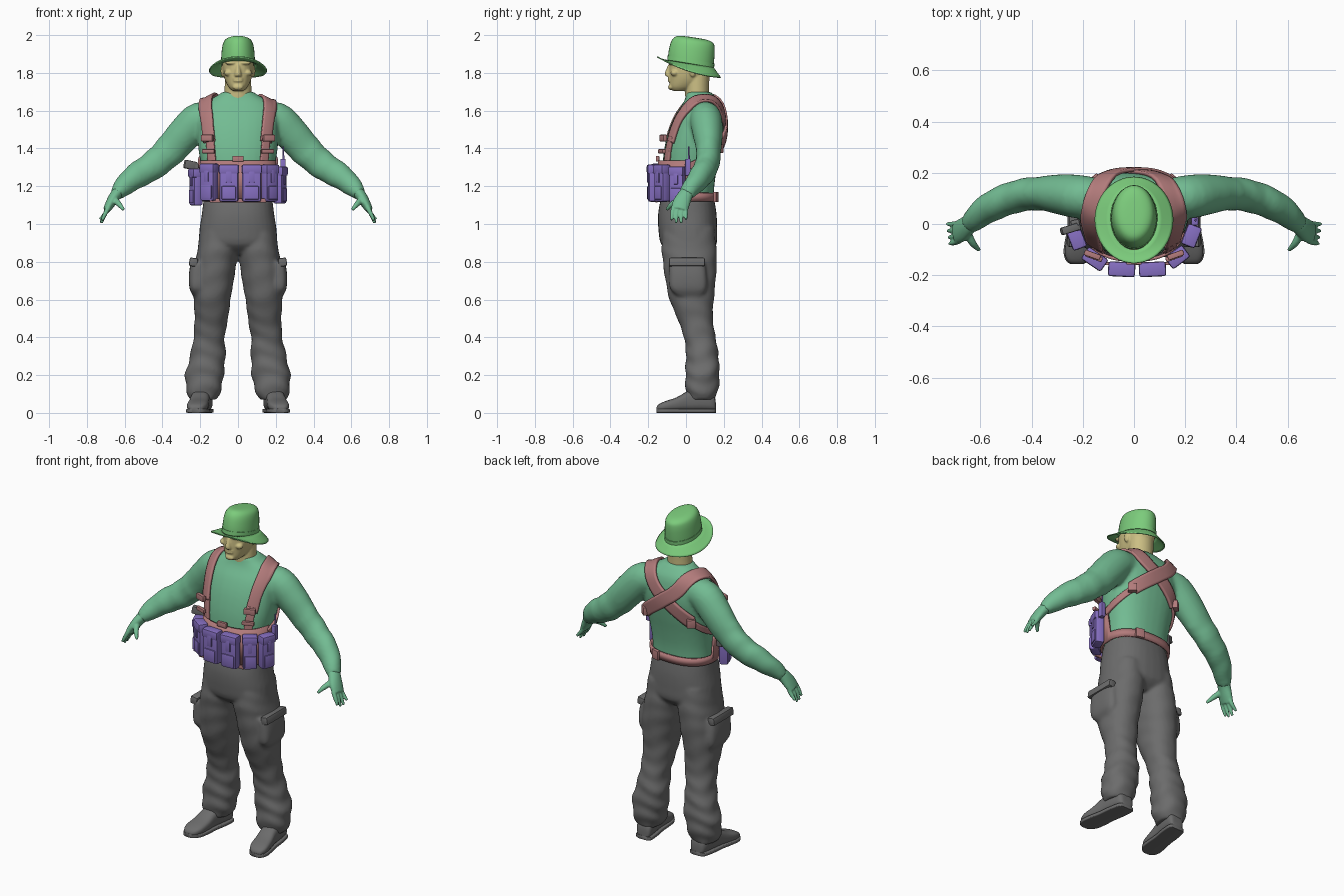
import bpy, bmesh, math
from mathutils import Vector, Matrix

cube = bpy.data.objects.get("Cube")
if cube:
    bpy.data.objects.remove(cube)


def material(name, rgb):
    m = bpy.data.materials.new(name)
    m.use_nodes = True
    m.diffuse_color = (*rgb, 1)
    m.node_tree.nodes["Principled BSDF"].inputs["Base Color"].default_value = (*rgb, 1)
    return m


GREEN = material("shirt green", (.17, .5, .29))
GREY = material("trouser grey", (.15, .15, .15))
PINK = material("webbing pink", (.45, .2, .2))
PURPLE = material("pouch purple", (.24, .16, .54))
LIME = material("hat green", (.2, .6, .2))
SKIN = material("skin", (.6, .52, .23))


def spline(rows, steps):
    """Catmull-Rom interpolation of equally long tuples."""
    rows = [Vector(r) for r in rows]
    out = []
    for i in range(len(rows) - 1):
        a, b, c, d = rows[max(i - 1, 0)], rows[i], rows[i + 1], rows[min(i + 2, len(rows) - 1)]
        for k in range(steps):
            t = k / steps
            out.append(b + (c - a) * (t / 2) + (a * 2 - b * 5 + c * 4 - d) * (t * t / 2)
                       + (b * 3 - a - c * 3 + d) * (t ** 3 / 2))
    return out + [rows[-1]]


def loft(bm, rings, caps=True, closed=True):
    rings = [[bm.verts.new(p) for p in ring] for ring in rings]
    n = len(rings[0])
    for a, b in zip(rings, rings[1:]):
        for i in range(n if closed else n - 1):
            j = (i + 1) % n
            bm.faces.new((a[i], a[j], b[j], b[i]))
    if caps:
        bm.faces.new(rings[0])
        bm.faces.new(rings[-1])


def oval(center, u, v, power=1.0, n=32, fold=None):
    ring = []
    for i in range(n):
        a = math.tau * i / n
        c, s = math.cos(a), math.sin(a)
        k = 1 + (fold(center, a) if fold else 0)
        ring.append(center + u * math.copysign(abs(c) ** power, c) * k
                    + v * math.copysign(abs(s) ** power, s) * k)
    return ring


def stack(bm, rows, side=1, power=.85, fold=None, steps=4, slope=0):
    """Upright form from rows of z, x min, x max, y front, y back."""
    rings = []
    for z, x0, x1, y0, y1 in spline(rows, steps):
        mid = Vector((side * (x0 + x1) / 2, (y0 + y1) / 2, z))
        ring = oval(mid, Vector(((x1 - x0) / 2, 0, 0)), Vector((0, (y1 - y0) / 2, 0)), power, fold=fold)
        rings.append([p + Vector((0, 0, -slope * p.y)) for p in ring])
    loft(bm, rings)


def tube(bm, rows, side=1, n=20, fold=None, steps=4):
    """Limb along a path of x, y, z, radius, depth in y."""
    rows = spline(rows, steps)
    pts = [Vector((side * r[0], r[1], r[2])) for r in rows]
    rings = []
    for i, p in enumerate(pts):
        t = (pts[min(i + 1, len(pts) - 1)] - pts[max(i - 1, 0)]).normalized()
        u = t.cross(Vector((0, 1, 0))).normalized()
        rings.append(oval(p, u * rows[i][3], u.cross(t) * rows[i][4], 1, n, fold))
    loft(bm, rings)


def ball(bm, pos, size):
    m = Matrix.Translation(pos) @ Matrix.Diagonal((*size, 1))
    bmesh.ops.create_uvsphere(bm, u_segments=16, v_segments=10, radius=1, matrix=m)


def box(bm, pos, size, turn=0, tilt=0, bevel=.008):
    part = bmesh.new()
    bmesh.ops.create_cube(part, size=1, matrix=Matrix.Diagonal((*size, 1)))
    bmesh.ops.bevel(part, geom=part.edges[:], offset=bevel, segments=2, affect='EDGES', profile=.6)
    part.transform(Matrix.Translation(pos) @ Matrix.Rotation(turn, 4, 'Z') @ Matrix.Rotation(tilt, 4, 'Y'))
    tmp = bpy.data.meshes.new("part")
    part.to_mesh(tmp)
    part.free()
    bm.from_mesh(tmp)
    bpy.data.meshes.remove(tmp)


def finish(name, bm, mat, voxel=0, relax=3):
    bmesh.ops.recalc_face_normals(bm, faces=bm.faces)
    mesh = bpy.data.meshes.new(name)
    bm.to_mesh(mesh)
    bm.free()
    mesh.materials.append(mat)
    mesh.shade_smooth()
    mesh.set_sharp_from_angle(angle=math.radians(45))
    ob = bpy.data.objects.new(name, mesh)
    bpy.context.collection.objects.link(ob)
    if voxel:
        r = ob.modifiers.new("blend", 'REMESH')
        r.mode, r.voxel_size, r.use_smooth_shade = 'VOXEL', voxel, True
        s = ob.modifiers.new("relax", 'SMOOTH')
        s.factor, s.iterations = .5, relax
    return ob


# Shirt: torso and sleeves blended into one skin
bm = bmesh.new()
stack(bm, [(1.08, -.18, .18, -.12, .145), (1.2, -.185, .185, -.13, .15), (1.3, -.195, .195, -.125, .165),
           (1.4, -.21, .21, -.115, .185), (1.5, -.215, .215, -.09, .2), (1.58, -.21, .21, -.055, .195),
           (1.64, -.18, .18, -.015, .18), (1.68, -.11, .11, 0, .15), (1.7, -.082, .082, .0, .13)])
sleeve_fold = lambda c, a: .03 * math.sin(abs(c.x) * 75 + math.sin(a) * 2) * (abs(c.x) > .36)
for s in (-1, 1):
    tube(bm, [(.1, .1, 1.56, .07, .07), (.2, .105, 1.555, .092, .085), (.28, .115, 1.48, .092, .08),
              (.36, .12, 1.39, .085, .067), (.45, .11, 1.31, .077, .064), (.545, .075, 1.25, .068, .06),
              (.61, .03, 1.195, .052, .05), (.645, 0, 1.155, .036, .04)], s, fold=sleeve_fold)
shirt = finish("shirt", bm, GREEN, .011, 5)

# Hands: palm, four fingers and a thumb
for s, label in ((1, "left"), (-1, "right")):
    bm = bmesh.new()
    tube(bm, [(.62, .02, 1.185, .032, .036), (.65, -.005, 1.15, .03, .04), (.675, -.025, 1.11, .026, .046),
              (.695, -.035, 1.075, .02, .044)], s)
    for y, drop in ((.0, .02), (-.025, .0), (-.05, .0), (-.073, .015)):
        tip = .725 + (y + .04) * .15
        tube(bm, [(.685, y * .9, 1.09, .014, .013), (.703, y, 1.055, .012, .011),
                  (tip, y * 1.05, 1.005 + drop, .008, .007)], s, 10)
    tube(bm, [(.655, -.03, 1.13, .018, .018), (.63, -.075, 1.105, .015, .014),
              (.605, -.102, 1.075, .008, .008)], s, 10)
    finish(label + "_hand", bm, GREEN, .005, 2)

# Trousers: pelvis, creased legs and cargo pockets
def trouser_fold(c, a):
    amount = .012 + .035 * max(0, min(1, (.62 - c.z) * 2.5))
    return amount * (math.sin(c.z * 62 + 1.6 * math.sin(a * 2 + c.z * 9)) + .4 * math.sin(a * 3 + c.z * 25))


bm = bmesh.new()
stack(bm, [(.84, -.12, .12, -.07, .11), (.89, -.2, .2, -.13, .16), (.96, -.205, .205, -.145, .165),
           (1.05, -.192, .192, -.148, .162), (1.13, -.182, .182, -.135, .15)])
for s in (-1, 1):
    stack(bm, [(.07, .115, .258, .005, .155), (.12, .09, .272, -.003, .168), (.2, .075, .278, -.003, .178),
               (.3, .067, .255, .0, .173), (.4, .07, .235, -.012, .156), (.5, .052, .23, -.045, .143),
               (.6, .04, .235, -.088, .147), (.7, .022, .235, -.108, .157), (.8, .008, .225, -.122, .163),
               (.88, .0, .212, -.13, .16), (.98, .01, .195, -.12, .15)], s, .9, trouser_fold, 6)
    stack(bm, [(.62, .18, .238, -.05, .09), (.66, .17, .257, -.085, .11), (.73, .16, .26, -.09, .11),
               (.8, .16, .25, -.09, .1)], s, .6)
finish("trousers", bm, GREY, .01, 4)

for s, label in ((1, "left"), (-1, "right")):
    # Pocket flaps
    bm = bmesh.new()
    box(bm, (s * .236, .005, .798), (.045, .19, .045), 0, s * -.15, .01)
    finish(label + "_pocket_flap", bm, GREY)
    # Boots with a separate welted sole
    for part, grow, low, top in (("boot", 0, .01, 1), ("sole", .005, 0, 0)):
        bm = bmesh.new()
        rings = []
        for y, w, h in spline([(.158, .025, .05), (.145, .046, .1), (.08, .052, .13), (.01, .05, .115),
                               (-.05, .054, .082), (-.11, .054, .062), (-.145, .038, .045),
                               (-.156, .018, .03)], 3):
            h = h if top else .022
            mid = Vector((s * (.19 - (y - .08) * .14), y * (1 + grow), (h + low) / 2))
            rings.append(oval(mid, Vector((w + grow, 0, 0)), Vector((0, 0, (h - low) / 2)),
                              .7 if top else .3, 24))
        loft(bm, rings)
        finish(label + "_" + part, bm, GREY)

# Head: neck, skull, jaw and facial features
bm = bmesh.new()
stack(bm, [(1.62, -.075, .075, .0, .125), (1.7, -.071, .071, -.005, .122), (1.8, -.07, .07, .0, .125)], power=1)
stack(bm, [(1.705, -.03, .03, -.07, .0), (1.725, -.05, .05, -.085, .05), (1.76, -.068, .068, -.088, .1),
           (1.8, -.079, .079, -.09, .13), (1.85, -.083, .083, -.088, .14), (1.89, -.08, .08, -.08, .135),
           (1.92, -.06, .06, -.05, .1)], power=.9)
stack(bm, [(1.782, -.02, .02, -.108, -.07), (1.8, -.017, .017, -.112, -.07),
           (1.845, -.008, .008, -.094, -.07)], power=1)
ball(bm, (0, -.081, 1.725), (.028, .014, .016))
ball(bm, (0, -.086, 1.758), (.026, .011, .006))
ball(bm, (0, -.084, 1.77), (.028, .012, .006))
for s in (-1, 1):
    ball(bm, (s * .036, -.075, 1.853), (.034, .02, .01))
    ball(bm, (s * .05, -.06, 1.8), (.024, .022, .018))
    ball(bm, (s * .083, .035, 1.81), (.009, .018, .032))
finish("head", bm, SKIN, .005, 3)

# Hat: tilted crown and drooping brim
bm = bmesh.new()
stack(bm, [(1.85, -.09, .09, -.096, .145), (1.9, -.088, .088, -.092, .15), (1.95, -.082, .082, -.08, .152),
           (1.978, -.07, .07, -.062, .145), (1.991, -.045, .045, -.035, .115), (1.994, -.01, .01, .02, .06)],
      power=1, slope=.15)
stack(bm, [(1.853, -.092, .092, -.099, .149), (1.875, -.091, .091, -.097, .151)], power=1, slope=.17)
finish("hat_crown", bm, LIME)
bm = bmesh.new()
rings = []
for t in (0, .3, .6, .85, 1):
    ring = oval(Vector((0, .022 - .005 * t, 1.854)), Vector((.09 + .064 * t, 0, 0)), Vector((0, .122 + .046 * t, 0)), 1, 48)
    rings.append([p + Vector((0, 0, -.15 * p.y - t * (.03 + .2 * p.y + .3 * p.x ** 2) + .5 * t * p.y ** 2))
                  for p in ring])
loft(bm, rings, caps=False)
brim = finish("hat_brim", bm, LIME)
brim.modifiers.new("thickness", 'SOLIDIFY').thickness = .006


# Harness straps laid over the shirt and crossed at the back
def strap(name, path, side, width, lift):
    pts = [Vector((side * p[0], p[1], p[2])) for p in spline(path, 6)]
    rings = []
    for i, p in enumerate(pts):
        t = (pts[min(i + 1, len(pts) - 1)] - pts[max(i - 1, 0)]).normalized()
        out = p - Vector((p.x * .5, .06, min(p.z, 1.5)))
        across = t.cross(out).normalized() * width / 2
        rings.append([p + across * k / 3 for k in range(-3, 4)])
    bm = bmesh.new()
    loft(bm, rings, False, False)
    ob = finish(name, bm, PINK)
    wrap = ob.modifiers.new("lay", 'SHRINKWRAP')
    wrap.target, wrap.wrap_mode, wrap.offset = shirt, 'ABOVE_SURFACE', lift
    sol = ob.modifiers.new("thickness", 'SOLIDIFY')
    sol.thickness, sol.offset = .014, 0


for s, label in ((1, "left"), (-1, "right")):
    lift = .008 if s > 0 else .016
    strap(label + "_shoulder_strap",
          [(.165, -.11, 1.44), (.175, -.07, 1.55), (.172, .03, 1.65), (.145, .12, 1.66), (.07, .19, 1.575),
           (0, .2, 1.52), (-.09, .19, 1.45), (-.15, .17, 1.4)], s, .078, lift)
    strap(label + "_side_strap", [(-.14, .17, 1.405), (-.18, .14, 1.37), (-.2, .07, 1.33), (-.2, 0, 1.3)], s, .035, .007)
    strap(label + "_chest_strap", [(.165, -.11, 1.47), (.16, -.12, 1.4), (.15, -.13, 1.3)], s, .055, .008)
    bm = bmesh.new()
    box(bm, (s * .163, -.121, 1.455), (.066, .022, .035), s * .35, 0, .005)
    box(bm, (s * .157, -.128, 1.385), (.07, .02, .022), s * .35, 0, .005)
    box(bm, (s * -.155, .172, 1.4), (.05, .03, .05), s * .7, 0, .006)
    finish(label + "_buckles", bm, PINK)

# Belt: tall panel at the front, narrow band behind
bm = bmesh.new()
low = oval(Vector((0, .008, 1.12)), Vector((.198, 0, 0)), Vector((0, .156, 0)), .85, 64)
loft(bm, [low, [Vector((p.x * 1.02, p.y, 1.335 if p.y < .01 else 1.165)) for p in low]], caps=False)
belt = finish("belt", bm, PINK)
belt.modifiers.new("thickness", 'SOLIDIFY').thickness = .012
bm = bmesh.new()
box(bm, (0, -.15, 1.345), (.06, .018, .03), 0, 0, .004)
box(bm, (.09, .157, 1.143), (.05, .02, .055), -.25, 0, .004)
box(bm, (0, -.155, 1.125), (.3, .012, .022), 0, 0, .004)
finish("belt_fittings", bm, PINK)

# Pouches around the belt, each with a lid and closing tab
for name, x, y, w, z, turn in (
        ("front_right", -.048, -.174, .1, 1.215, -.05), ("front_left", .072, -.174, .1, 1.215, .05),
        ("mid_right", -.152, -.135, .088, 1.22, -.6), ("mid_left", .168, -.127, .08, 1.215, .65),
        ("side_right", -.222, -.055, .08, 1.195, -1.2), ("side_left", .222, -.045, .08, 1.205, 1.2)):
    bm = bmesh.new()
    out = Vector((math.sin(turn), -math.cos(turn), 0))
    base = Vector((x, y, z))
    box(bm, base, (w, .052, .195), turn, 0, .014)
    box(bm, base + Vector((0, 0, .075)) + out * .003, (w + .006, .058, .05), turn, 0, .012)
    box(bm, base + Vector((0, 0, .04)) + out * .027, (w * .3, .01, .07), turn, 0, .004)
    box(bm, base + Vector((0, 0, -.05)) + out * .025, (w * .75, .012, .07), turn, 0, .005)
    finish(name + "_pouch", bm, PURPLE)

# Radio aerial and holstered grip
bm = bmesh.new()
box(bm, (.238, .01, 1.3), (.028, .03, .09), 0, 0, .006)
tube(bm, [(.24, .015, 1.3, .006, .006), (.24, .015, 1.41, .004, .004)], 1, 8)
finish("radio", bm, PURPLE)
bm = bmesh.new()
box(bm, (-.252, -.02, 1.312), (.07, .03, .045), .3, .2, .008)
box(bm, (-.228, -.005, 1.27), (.035, .045, .1), .2, 0, .008)
finish("grip", bm, GREY)
